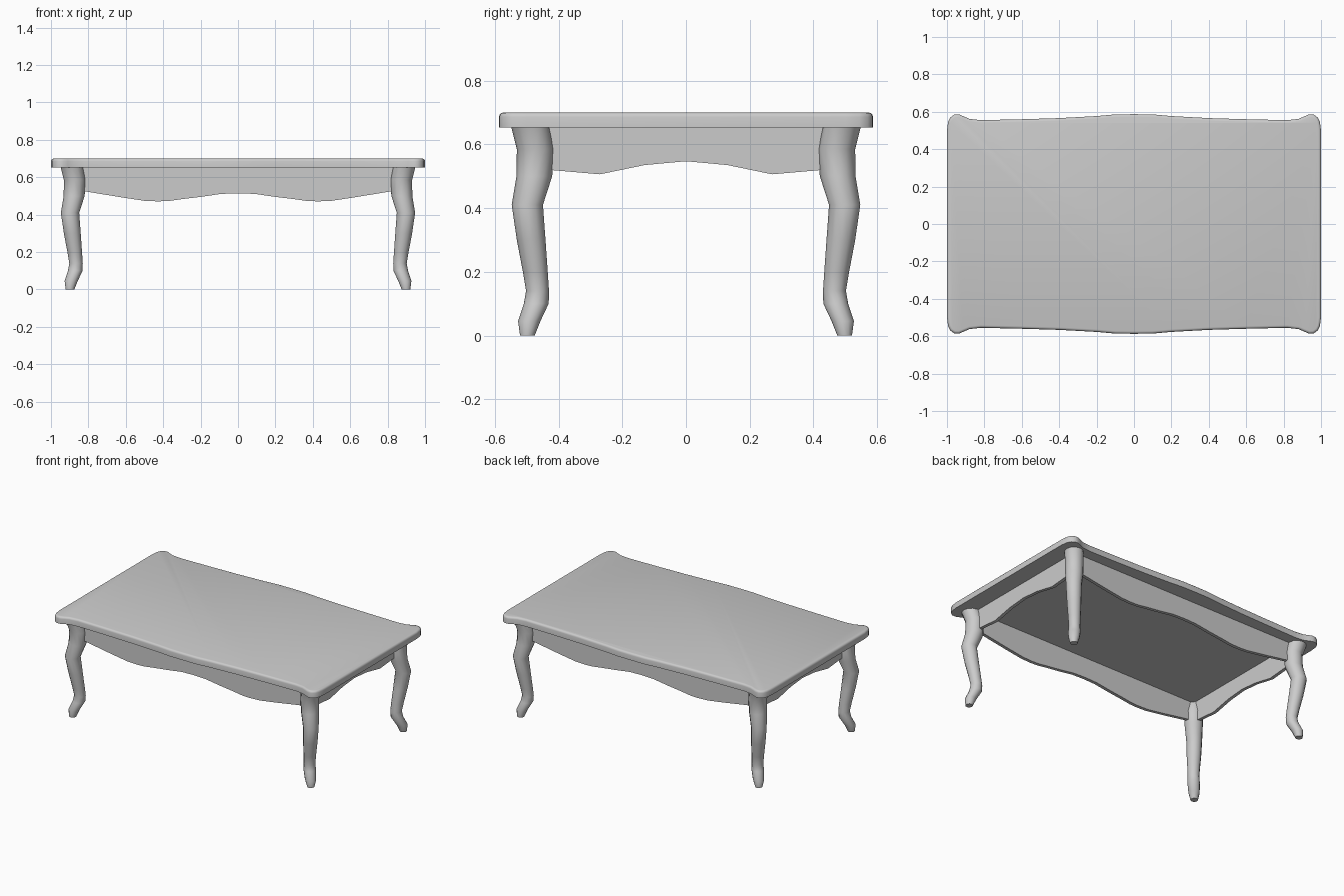
import bpy
import bmesh
import math

cube = bpy.data.objects.get("Cube")
if cube:
    bpy.data.objects.remove(cube, do_unlink=True)

grey = bpy.data.materials.new("plain grey")
grey.use_nodes = True
COLOUR = (0.6, 0.6, 0.6, 1)
grey.diffuse_color = COLOUR
grey.node_tree.nodes["Principled BSDF"].inputs["Base Color"].default_value = COLOUR

UNDERSIDE = 0.653


def finish(name, bm, angle=40):
    """Turn a bmesh into a smooth shaded object."""
    bmesh.ops.recalc_face_normals(bm, faces=bm.faces)
    mesh = bpy.data.meshes.new(name)
    bm.to_mesh(mesh)
    bm.free()
    mesh.materials.append(grey)
    obj = bpy.data.objects.new(name, mesh)
    bpy.context.collection.objects.link(obj)
    bpy.ops.object.select_all(action='DESELECT')
    obj.select_set(True)
    bpy.context.view_layer.objects.active = obj
    bpy.ops.object.shade_smooth_by_angle(angle=math.radians(angle))
    return obj


def prism(points, offset):
    """Extrude a closed outline by an offset vector."""
    bm = bmesh.new()
    face = bm.faces.new([bm.verts.new(p) for p in points])
    moved = bmesh.ops.extrude_face_region(bm, geom=[face], use_keep_orig=True)
    verts = [v for v in moved["geom"] if isinstance(v, bmesh.types.BMVert)]
    bmesh.ops.translate(bm, verts=verts, vec=offset)
    return bm


def mirror(obj, x, y):
    mod = obj.modifiers.new("mirror", 'MIRROR')
    mod.use_axis = (x, y, False)
    mod.use_mirror_merge = False


# Table top: one quarter of the outline, mirrored around
quarter = [(0, .587), (.1, .586), (.2, .577), (.4, .566), (.6, .56), (.82, .555),
           (.88, .562), (.91, .575), (.935, .586), (.96, .585), (.982, .57),
           (.994, .545), (1, .5)]
right_half = quarter + [(x, -y) for x, y in reversed(quarter)]
outline = right_half + [(-x, y) for x, y in reversed(right_half) if x > 0]
bm = prism([(x, y, UNDERSIDE) for x, y in outline], (0, 0, .70 - UNDERSIDE))
bm.normal_update()
rim = [e for e in bm.edges if all(v.co.z > .69 for v in e.verts)]
bmesh.ops.bevel(bm, geom=rim, offset=.014, segments=3, profile=.5, affect='EDGES')
finish("table_top", bm)

# Curved legs: rings of height, diagonal offset and radius
SIDES = 12
rings = [(UNDERSIDE, .489, .059), (.585, .473, .058), (.5, .476, .056),
         (.41, .498, .049), (.3, .486, .045), (.2, .473, .039), (.14, .466, .036),
         (.1, .47, .039), (.045, .492, .035), (0, .498, .023)]
bm = bmesh.new()
loops = []
for z, d, r in rings:
    turn = [2 * math.pi * i / SIDES for i in range(SIDES)]
    loops.append([bm.verts.new((d + .4 + r * math.cos(a), d + r * math.sin(a), z))
                  for a in turn])
for low, high in zip(loops, loops[1:]):
    for i in range(SIDES):
        j = (i + 1) % SIDES
        bm.faces.new((low[i], low[j], high[j], high[i]))
bm.faces.new(loops[0])
bm.faces.new(loops[-1])
mirror(finish("legs", bm, 50), True, True)


# Aprons: boards with a wavy lower edge
def board(edge):
    """Closed outline from half of the lower edge, as (along, height)."""
    wave = [(-a, z) for a, z in reversed(edge[1:])] + edge
    end = edge[-1][0]
    return wave + [(end, UNDERSIDE), (-end, UNDERSIDE)]


THICK = .022
long_edge = [(0, .514), (.09, .511), (.2, .495), (.3, .483), (.37, .473), (.43, .471),
             (.5, .474), (.62, .492), (.82, .525), (.88, .53)]
short_edge = [(0, .547), (.13, .535), (.27, .506), (.42, .519), (.478, .528)]
bm = prism([(a, .482, z) for a, z in board(long_edge)], (0, -THICK, 0))
mirror(finish("long_aprons", bm), False, True)
bm = prism([(.882, a, z) for a, z in board(short_edge)], (-THICK, 0, 0))
mirror(finish("short_aprons", bm), True, False)
